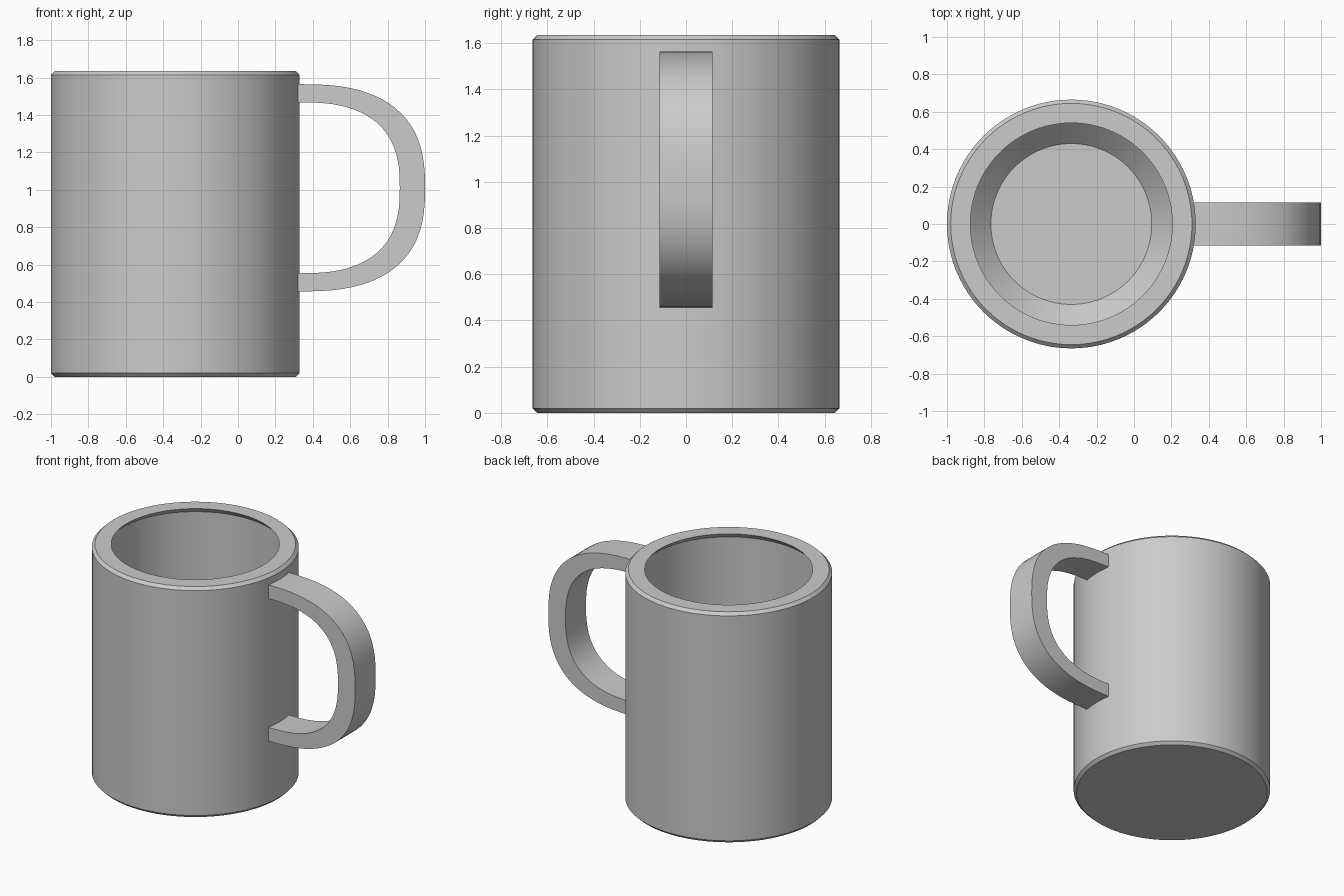
import bpy, bmesh, math

if "Cube" in bpy.data.objects:
    bpy.data.objects.remove(bpy.data.objects["Cube"])

grey = bpy.data.materials.new("plain_grey")
grey.use_nodes = True
COLOUR = (0.6, 0.6, 0.6, 1)
grey.diffuse_color = COLOUR
grey.node_tree.nodes["Principled BSDF"].inputs["Base Color"].default_value = COLOUR

CENTRE_X = -0.335
RADIUS = 0.665
HEIGHT = 1.635


def finish(name, bm, angle=30):
    """Turn a bmesh into a smooth shaded object with sharp corners kept."""
    bmesh.ops.recalc_face_normals(bm, faces=bm.faces)
    mesh = bpy.data.meshes.new(name)
    bm.to_mesh(mesh)
    bm.free()
    mesh.materials.append(grey)
    obj = bpy.data.objects.new(name, mesh)
    bpy.context.collection.objects.link(obj)
    bpy.ops.object.select_all(action="DESELECT")
    obj.select_set(True)
    bpy.context.view_layer.objects.active = obj
    bpy.ops.object.shade_smooth_by_angle(angle=math.radians(angle))
    return obj


def lathe(name, profile, centre_x, segments=96):
    """Revolve a (radius, height) profile and cap both of its ends."""
    bm = bmesh.new()
    rings = []
    for r, z in profile:
        rings.append([bm.verts.new((centre_x + r * math.cos(math.tau * i / segments),
                                    r * math.sin(math.tau * i / segments), z))
                      for i in range(segments)])
    for low, high in zip(rings, rings[1:]):
        for i in range(segments):
            j = (i + 1) % segments
            bm.faces.new((low[i], low[j], high[j], high[i]))
    bm.faces.new(rings[0])
    bm.faces.new(rings[-1])
    return finish(name, bm)


# Cup: chamfered outside, flat rim, undercut lip, and sloped edge round the floor
c = 0.02
lip = 0.04
floor = 0.12
lathe("cup_body", [
    (RADIUS - c, 0), (RADIUS, c), (RADIUS, HEIGHT - c), (RADIUS - c, HEIGHT),
    (0.54, HEIGHT), (0.54 + lip, HEIGHT - lip),
    (0.54 + lip, floor + 0.15), (0.43, floor)], CENTRE_X)


# Handle: flat strap between two rounded half-loops
def half_loop(width, height, steps=40, power=2.6):
    points = []
    for i in range(steps + 1):
        t = math.pi / 2 - math.pi * i / steps
        s = math.sin(t)
        x = 0.33 + width * abs(math.cos(t)) ** (2 / power)
        z = 1.011 + math.copysign(height * abs(s) ** (2 / power), s)
        points.append((x, z))
    # Short straight roots sunk into the cup wall
    return [(0.29, points[0][1])] + points + [(0.29, points[-1][1])]


bm = bmesh.new()
sections = []
for outer, inner in zip(half_loop(0.67, 0.554), half_loop(0.535, 0.457)):
    corners = ((outer, -1), (outer, 1), (inner, 1), (inner, -1))
    sections.append([bm.verts.new((x, side * 0.115, z)) for (x, z), side in corners])
for a, b in zip(sections, sections[1:]):
    for i in range(4):
        j = (i + 1) % 4
        bm.faces.new((a[i], a[j], b[j], b[i]))
bm.faces.new(sections[0])
bm.faces.new(sections[-1])
finish("handle", bm)
